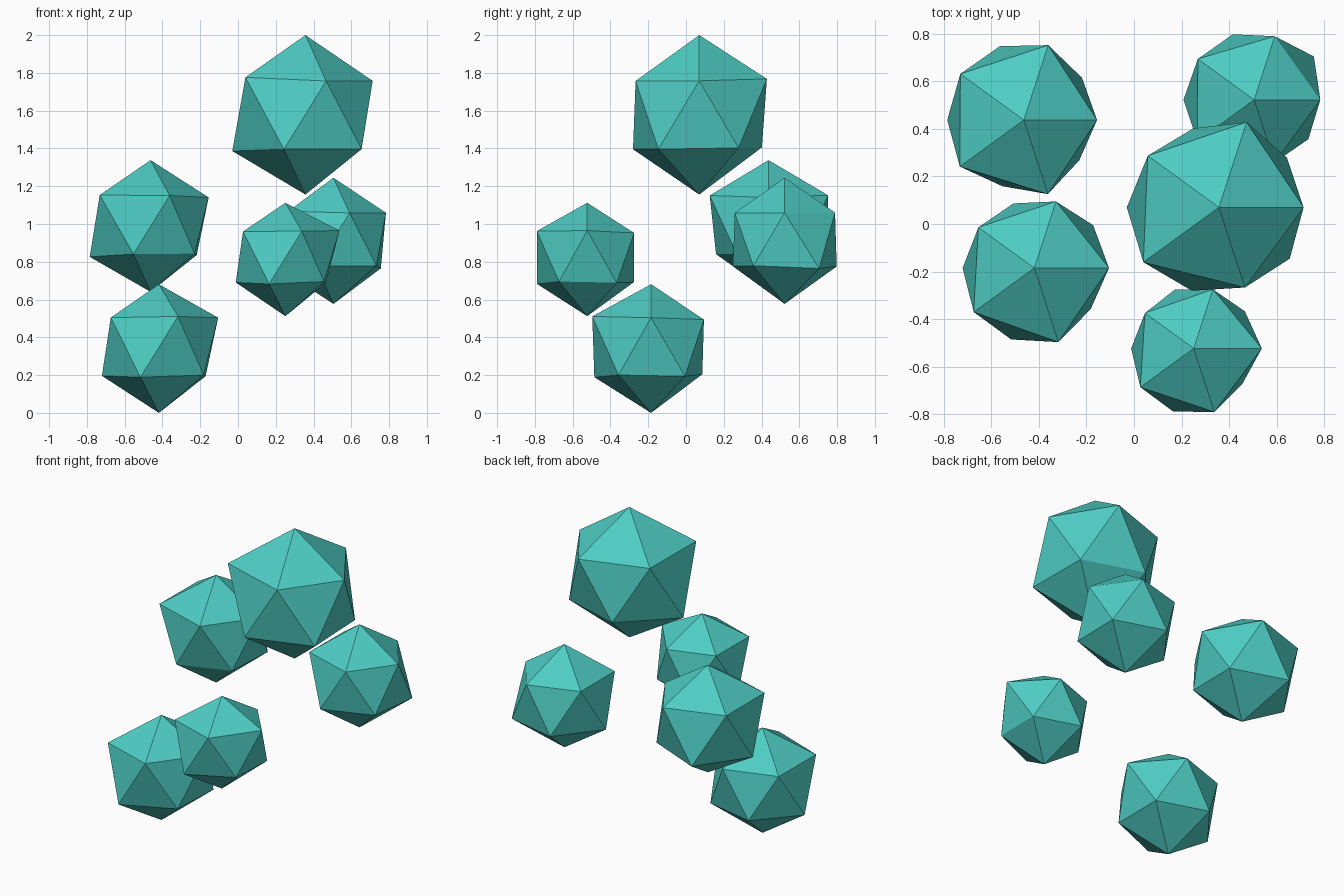
import bpy, bmesh, math
from mathutils import Vector

if "Cube" in bpy.data.objects:
    bpy.data.objects.remove(bpy.data.objects["Cube"])

teal = bpy.data.materials.new("turquoise")
teal.diffuse_color = (0.0762, 0.610, 0.552, 1)
teal.use_nodes = True
teal.node_tree.nodes["Principled BSDF"].inputs["Base Color"].default_value = teal.diffuse_color

# Icosahedron directions: top, upper ring, lower ring, bottom
RING, H = 2 / math.sqrt(5), 1 / math.sqrt(5)
dirs = [Vector((0, 0, 1))]
for start, sign, z in ((0, 1, H), (math.pi, -1, -H)):
    for i in range(5):
        a = start + sign * i * math.tau / 5
        dirs.append(Vector((RING * math.cos(a), RING * math.sin(a), z)))
dirs.append(Vector((0, 0, -1)))


def rock(name, centre, radii):
    """Faceted lump: an icosahedron whose corners are pushed in or out."""
    bm = bmesh.new()
    for d, r in zip(dirs, radii):
        bm.verts.new(d * r)
    bmesh.ops.convex_hull(bm, input=bm.verts[:])
    bmesh.ops.recalc_face_normals(bm, faces=bm.faces[:])
    mesh = bpy.data.meshes.new(name)
    bm.to_mesh(mesh)
    bm.free()
    mesh.materials.append(teal)
    obj = bpy.data.objects.new(name, mesh)
    obj.location = centre
    bpy.context.collection.objects.link(obj)


# Five floating lumps: centre, then corner radii from top to bottom
rock("large_top_rock", (0.357, 0.07, 1.58),
     (.42, .398, .421, .413, .439, .396, .433, .39, .396, .411, .412, .424))
rock("back_left_rock", (-0.463, 0.437, 0.987),
     (.351, .344, .37, .369, .372, .366, .36, .365, .338, .322, .327, .346))
rock("bottom_left_rock", (-0.419, -0.185, 0.347),
     (.334, .351, .329, .325, .352, .366, .337, .319, .342, .328, .353, .347))
rock("front_right_rock", (0.251, -0.523, 0.822),
     (.29, .32, .292, .283, .31, .314, .294, .29, .297, .283, .312, .31))
rock("back_right_rock", (0.505, 0.522, 0.92),
     (.325, .311, .314, .327, .33, .31, .332, .324, .347, .315, .322, .343))
